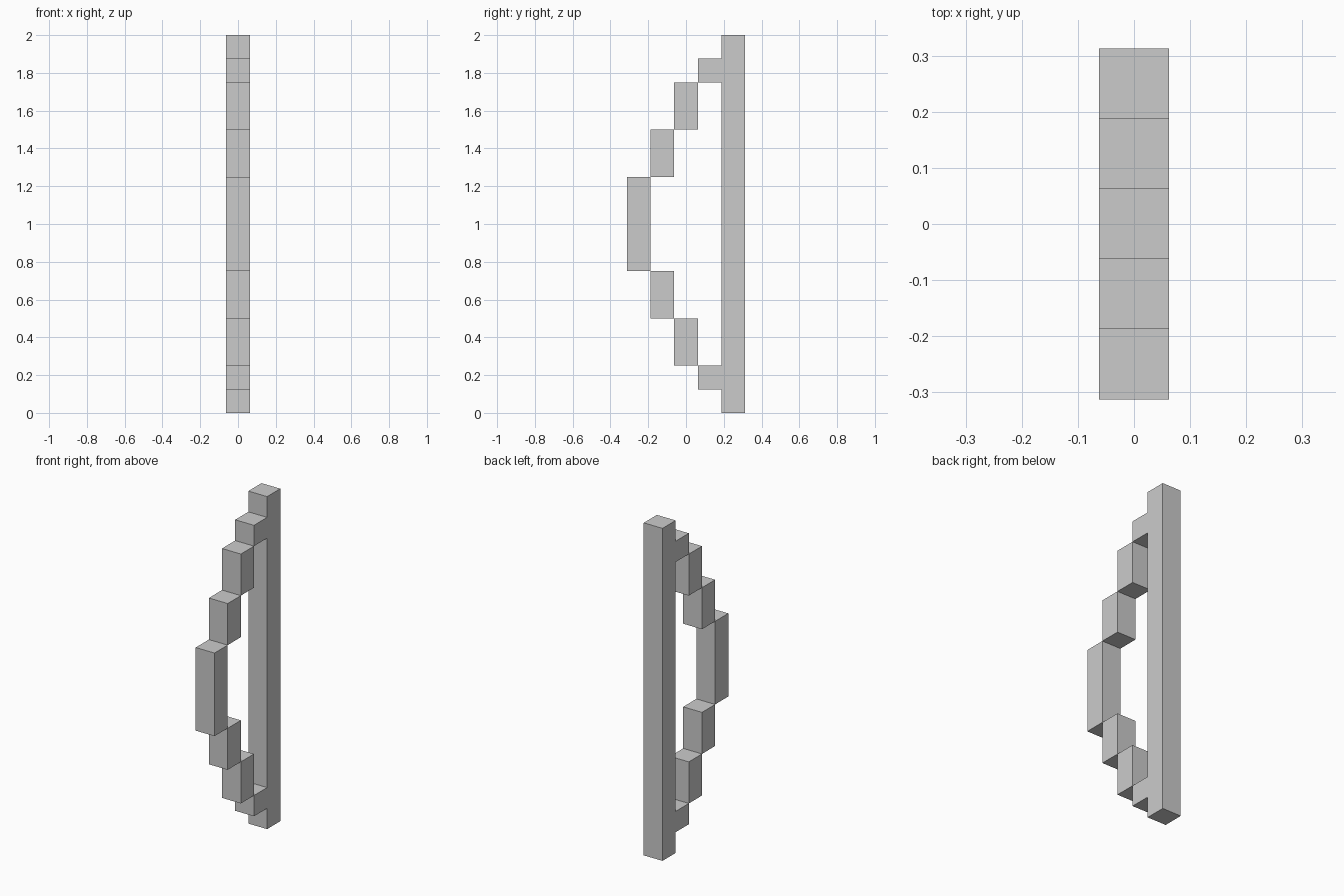
import bpy
import bmesh

if "Cube" in bpy.data.objects:
    bpy.data.objects.remove(bpy.data.objects["Cube"])

U = 0.125      # one block unit
MID = 1.0      # mirror height


def extrude_profile(name, points):
    """Extrude a (y, z) outline, given in block units, one block wide along x."""
    bm = bmesh.new()
    face = bm.faces.new([bm.verts.new((-U / 2, y * U, z * U)) for y, z in points])
    result = bmesh.ops.extrude_face_region(bm, geom=[face])
    moved = [g for g in result["geom"] if isinstance(g, bmesh.types.BMVert)]
    bmesh.ops.translate(bm, verts=moved, vec=(U, 0, 0))
    bmesh.ops.recalc_face_normals(bm, faces=bm.faces)
    mesh = bpy.data.meshes.new(name)
    bm.to_mesh(mesh)
    bm.free()
    obj = bpy.data.objects.new(name, mesh)
    bpy.context.collection.objects.link(obj)
    return obj


def block(name, y, z0, z1):
    return extrude_profile(name, [(y, z0), (y + 1, z0), (y + 1, z1), (y, z1)])


# Straight upright bar with the two short tips that join it to the curve
extrude_profile("upright_bar", [
    (2.5, 0), (2.5, 16), (1.5, 16), (1.5, 15), (0.5, 15), (0.5, 14),
    (1.5, 14), (1.5, 2), (0.5, 2), (0.5, 1), (1.5, 1), (1.5, 0)])

# Stepped limbs, mirrored about mid height
total = 2 * MID / U
for label, y, z0, z1 in [("outer", -0.5, 2, 4), ("inner", -1.5, 4, 6)]:
    block(f"lower_{label}_limb", y, z0, z1)
    block(f"upper_{label}_limb", y, total - z1, total - z0)

# Central grip
block("grip", -2.5, 6, 10)
